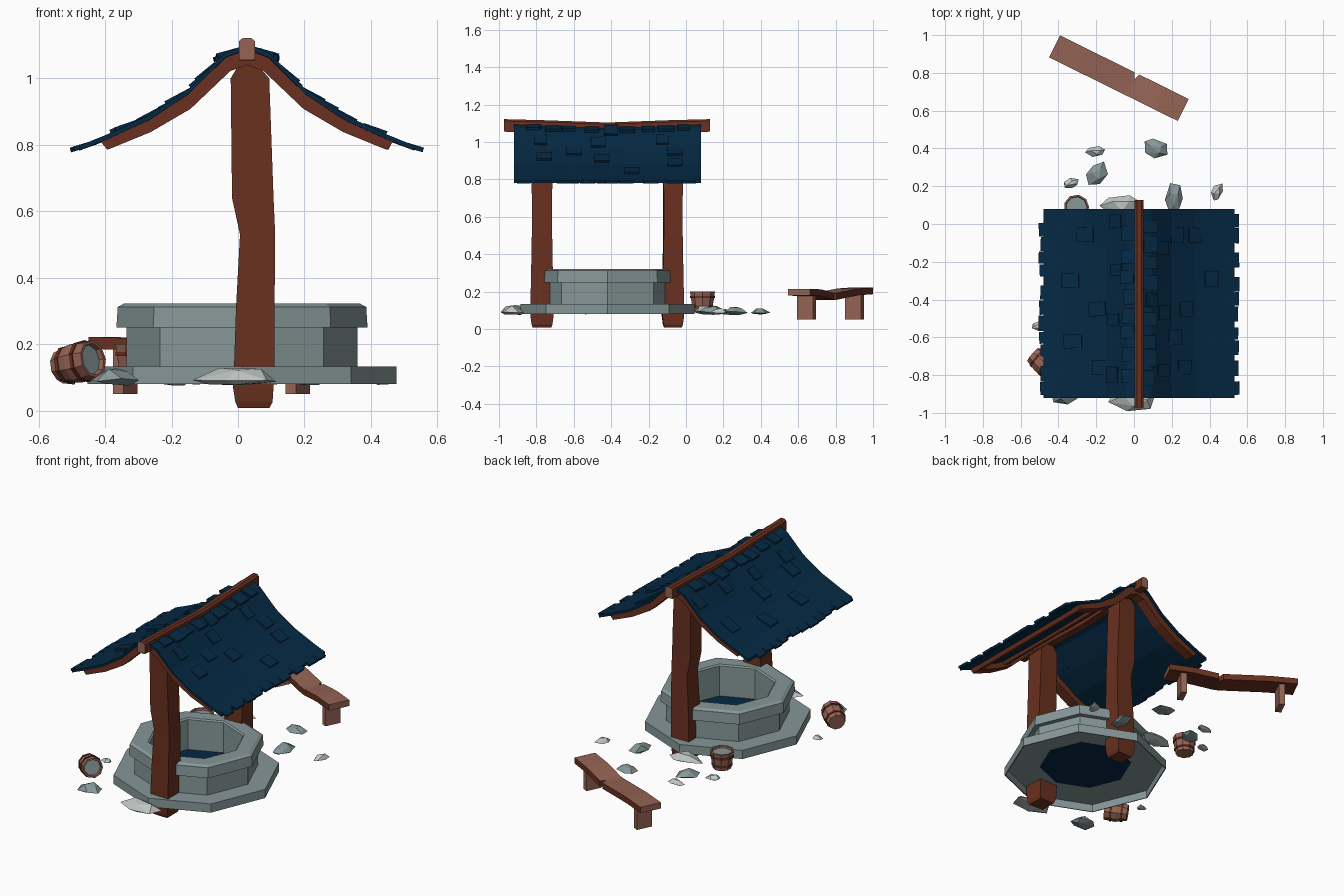
import bpy, bmesh, math, random
from mathutils import Matrix, Vector

if "Cube" in bpy.data.objects:
    bpy.data.objects.remove(bpy.data.objects["Cube"])

random.seed(7)

def mat(name, c):
    m = bpy.data.materials.new(name)
    m.diffuse_color = (*c, 1)
    m.use_nodes = True
    m.node_tree.nodes["Principled BSDF"].inputs["Base Color"].default_value = m.diffuse_color
    return m

DARK = mat("dark_wood", (0.142, 0.030, 0.014))
LIGHT = mat("light_wood", (0.30, 0.128, 0.09))
BLUE = mat("blue_roof", (0.0015, 0.022, 0.058))
STONE = mat("grey_stone", (0.24, 0.31, 0.315))
PALE = mat("pale_stone", (0.52, 0.56, 0.55))

def finish(bm, name, mats, rule=None, matrix=None):
    bmesh.ops.remove_doubles(bm, verts=bm.verts, dist=1e-5)
    bmesh.ops.recalc_face_normals(bm, faces=bm.faces)
    bm.normal_update()
    if rule:
        for f in bm.faces:
            f.material_index = rule(f)
    if matrix:
        bm.transform(matrix)
    me = bpy.data.meshes.new(name)
    bm.to_mesh(me)
    bm.free()
    for m in mats:
        me.materials.append(m)
    ob = bpy.data.objects.new(name, me)
    bpy.context.collection.objects.link(ob)
    return ob

def loft(bm, rings, cap=True):
    """Skin a list of closed rings of points."""
    vs = [[bm.verts.new(p) for p in r] for r in rings]
    n = len(vs[0])
    for a, b in zip(vs, vs[1:]):
        for i in range(n):
            j = (i + 1) % n
            bm.faces.new((a[i], a[j], b[j], b[i]))
    if cap:
        bm.faces.new(vs[0][::-1])
        bm.faces.new(vs[-1])

def lathe(profile, n, name, mats, rule=None, matrix=None, closed=False):
    """Spin (radius, z) points into an n-sided solid with corners on the axes."""
    bm = bmesh.new()
    rings = [[(r * math.cos(2 * math.pi * i / n), r * math.sin(2 * math.pi * i / n), z)
              for i in range(n)] for r, z in profile]
    if closed:
        rings.append(rings[0])
    loft(bm, rings, cap=not closed)
    return finish(bm, name, mats, rule, matrix)

# ---- stone well (base is a hollow step, open below) and water
WELL = Matrix.Translation((0.012, -0.42, 0))
lathe([(.465, .08), (.465, .133), (.262, .133), (.262, .127), (.459, .127), (.459, .08)], 8,
      "well_base", [STONE], None, WELL, True)
lathe([(.348, .133), (.348, .25), (.262, .25), (.262, .133)], 8, "well_wall", [STONE], None, WELL, True)
lathe([(.378, .25), (.374, .312), (.355, .322), (.272, .322), (.262, .315), (.262, .25)], 8,
      "well_rim", [STONE], None, WELL, True)
lathe([(.263, .126), (.263, .132)], 8, "well_water", [BLUE], None, WELL)

# ---- crooked posts: z, left x, right x, y half depth
POST = [(.008, 0, .095, .048), (.025, -.008, .104, .054), (.07, -.015, .107, .06),
        (.13, -.012, .11, .06), (.31, -.006, .11, .056), (.53, .006, .112, .052),
        (.64, -.018, .107, .052), (1.0, -.022, .094, .055), (1.045, .005, .055, .055)]
for name, yc, s in (("front_post", -.768, 1), ("back_post", -.07, -1)):
    bm = bmesh.new()
    loft(bm, [[(a, yc - h, z), (b, yc - s * .004 - h, z), (b, yc + h, z), (a, yc + h, z)]
              for z, a, b, h in POST])
    finish(bm, name, [DARK])

# ---- roof: curved profile of (distance from ridge, z), sagging towards the middle
RX = .027
PROFILE = [(0, 1.105), (.065, 1.08), (.175, .97), (.295, .89), (.42, .832), (.505, .797)]

def sag(d, y):
    return -.022 * max(0, 1 - ((y + .42) / .53) ** 2) * max(0, 1 - d / .5)

def roof_z(d):
    for (d0, z0), (d1, z1) in zip(PROFILE, PROFILE[1:]):
        if d <= d1 or d1 == PROFILE[-1][0]:
            t = (d - d0) / (d1 - d0)
            return z0 + t * (z1 - z0), math.atan2(z0 - z1, d1 - d0)

outline = [(-d, z) for d, z in PROFILE[::-1]] + PROFILE[1:]
outline += [(d, z - .015) for d, z in outline[::-1]]
bm = bmesh.new()
loft(bm, [[(RX + d, y, z + sag(abs(d), y)) for d, z in outline]
          for y in (-.92, -.72, -.52, -.32, -.12, .08)])
finish(bm, "roof_sheet", [BLUE])

# ---- shingles lying on the slopes
shingles = bmesh.new()

def shingle(side, d, y, w, l, lift=.003):
    z, ang = roof_z(d)
    m = (Matrix.Translation((RX + side * d, y, z + sag(d, y) + lift))
         @ Matrix.Rotation(side * (ang - .1), 4, 'Y')
         @ Matrix.Rotation(random.uniform(-.05, .05), 4, 'Z')
         @ Matrix.Diagonal((l, w, .014, 1)))
    bmesh.ops.create_cube(shingles, size=1, matrix=m)

for side in (-1, 1):
    # uneven eave row and crowded ridge rows
    y = -.885
    while y < .04:
        w = random.uniform(.06, .085)
        shingle(side, random.uniform(.485, .505), y + w / 2 - .02, w, .07, -.006)
        y += w + random.choice((.004, .03, .05))
    for d, step in ((.055, .1), (.13, .3)):
        y = -.85 + random.uniform(0, .08)
        while y < .04:
            shingle(side, d + random.uniform(-.012, .012), y, random.uniform(.06, .09), .075)
            y += step * random.uniform(.8, 1.25)
for d, y in ((.285, -.055), (.365, -.3), (.35, -.62), (.22, -.45), (.2, -.76)):
    shingle(-1, d, y, .075, .1)
for d, y in ((.385, -.29), (.295, -.06), (.19, -.6), (.24, -.76), (.25, -.45), (.2, -.06)):
    shingle(1, d, y, .08, .075)
finish(shingles, "roof_shingles", [BLUE])

# ---- rafters at both gables, and purlins under the right slope
RAFTER = [(0, 1.093), (.06, 1.066), (.17, .96), (.29, .88), (.443, .812),
          (.42, .785), (.29, .838), (.17, .908), (.05, 1.022), (0, 1.04)]
for name, y0, y1 in (("front_rafter", -.905, -.84), ("back_rafter", 0, .065)):
    for side, label in ((-1, "left"), (1, "right")):
        bm = bmesh.new()
        loft(bm, [[(RX + side * d, y, z) for d, z in RAFTER] for y in (y0, y1)])
        finish(bm, name + "_" + label, [DARK])
for k, (d, z) in enumerate(((.415, .803), (.23, .9))):
    bm = bmesh.new()
    bmesh.ops.create_cube(bm, size=1, matrix=Matrix.Translation((RX + d, -.42, z))
                          @ Matrix.Rotation(.45, 4, 'Y')
                          @ Matrix.Diagonal((.035, .94, .024, 1)))
    finish(bm, f"purlin_{k + 1}", [DARK])

# ---- sagging ridge beam with pale cut ends
bm = bmesh.new()
loft(bm, [[(RX + x, y, z + dz) for x, z in
           ((-.024, 1.055), (.024, 1.055), (.024, 1.112), (.012, 1.122), (-.012, 1.122), (-.024, 1.112))]
          for y, dz in ((-.972, 0), (-.75, -.006), (-.42, -.018), (-.1, -.006), (.128, 0))])
finish(bm, "ridge_beam", [DARK, LIGHT], lambda f: int(abs(f.normal.y) > .9))

# ---- bench: bent plank with a small notch, on two legs
BENCH = Matrix.Translation((-.08, .772, 0)) @ Matrix.Rotation(math.radians(-26.3), 4, 'Z')
bm = bmesh.new()
loft(bm, [[(x, -.065, z - .036), (x, w, z - .036), (x, w, z), (x, -.065, z)] for x, w, z in
          ((-.38, .065, .222), (-.22, .065, .217), (.06, .065, .192), (.078, .032, .192),
           (.087, .065, .192), (.24, .065, .212), (.38, .065, .215))])
finish(bm, "bench_plank", [DARK, LIGHT],
       lambda f: int(f.normal.z > .7 or abs(f.calc_center_median().x) > .37), BENCH)
for x, label in ((-.29, "left"), (.29, "right")):
    bm = bmesh.new()
    bmesh.ops.create_cube(bm, size=1, matrix=Matrix.Translation((x, 0, .12))
                          @ Matrix.Diagonal((.035, .095, .14, 1)))
    finish(bm, "bench_leg_" + label, [LIGHT], None, BENCH)

# ---- buckets: staves, hoops and a grey filling
def bucket(name, matrix, r0, rm, r1, h):
    lathe([(0, 0), (r0, 0), (rm, h * .5), (r1, h), (r1 - .009, h), (r1 - .012, h * .88), (0, h * .88)],
          9, name + "_staves", [LIGHT, STONE],
          lambda f: int(f.normal.z > .9 and f.calc_center_median().z < h * .95), matrix)
    for k, t in enumerate((.24, .72)):
        r = (r0 + (rm - r0) * t * 2 if t < .5 else rm + (r1 - rm) * (t * 2 - 1)) + .004
        lathe([(r, h * t - .006), (r, h * t + .006), (r - .01, h * t + .006), (r - .01, h * t - .006)],
              9, f"{name}_hoop_{k + 1}", [DARK], None, matrix, True)

bucket("upright_bucket", Matrix.Translation((-.305, .088, .095)), .052, .06, .068, .105)
axis = Vector((.72, -.62, .16)).normalized()
tip = Vector((-.485, -.735, .144)) - axis * .066
bucket("tipped_bucket", Matrix.Translation(tip) @ axis.to_track_quat('Z', 'Y').to_matrix().to_4x4(),
       .048, .062, .058, .132)

# ---- scattered flat rocks: x, y, half sizes, turn, height, pale or not
ROCKS = [(-.205, .385, .057, .03, .1, .025, 1), (-.195, .265, .075, .05, .9, .036, 0),
         (-.335, .215, .046, .028, .3, .025, 1), (.115, .40, .07, .055, -.3, .028, 0),
         (.44, .17, .052, .03, 1.2, .03, 1), (.21, .14, .078, .052, 1.5, .04, 0),
         (-.07, .1, .11, .06, .1, .042, 1), (-.51, -.54, .032, .026, 0, .025, 1),
         (-.37, -.90, .085, .058, 0, .042, 0), (0, -.925, .138, .075, 0, .045, 1)]
for k, (x, y, a, b, turn, h, pale) in enumerate(ROCKS):
    bm = bmesh.new()
    for n, s, z in ((6, 1, .3), (3, .5, 1), (3, .6, 0)):
        off = random.uniform(0, 6)
        for i in range(n):
            t = off + 2 * math.pi * (i + random.uniform(-.2, .2)) / n
            q = s * random.uniform(.9, 1.06)
            bm.verts.new((a * q * math.cos(t), b * q * math.sin(t),
                          h * (z + random.uniform(-.15, .1))))
    bmesh.ops.convex_hull(bm, input=bm.verts)
    bmesh.ops.delete(bm, geom=[v for v in bm.verts if not v.link_faces], context='VERTS')
    finish(bm, f"rock_{k + 1}", [PALE if pale else STONE], None,
           Matrix.Translation((x, y, .08)) @ Matrix.Rotation(turn, 4, 'Z'))
